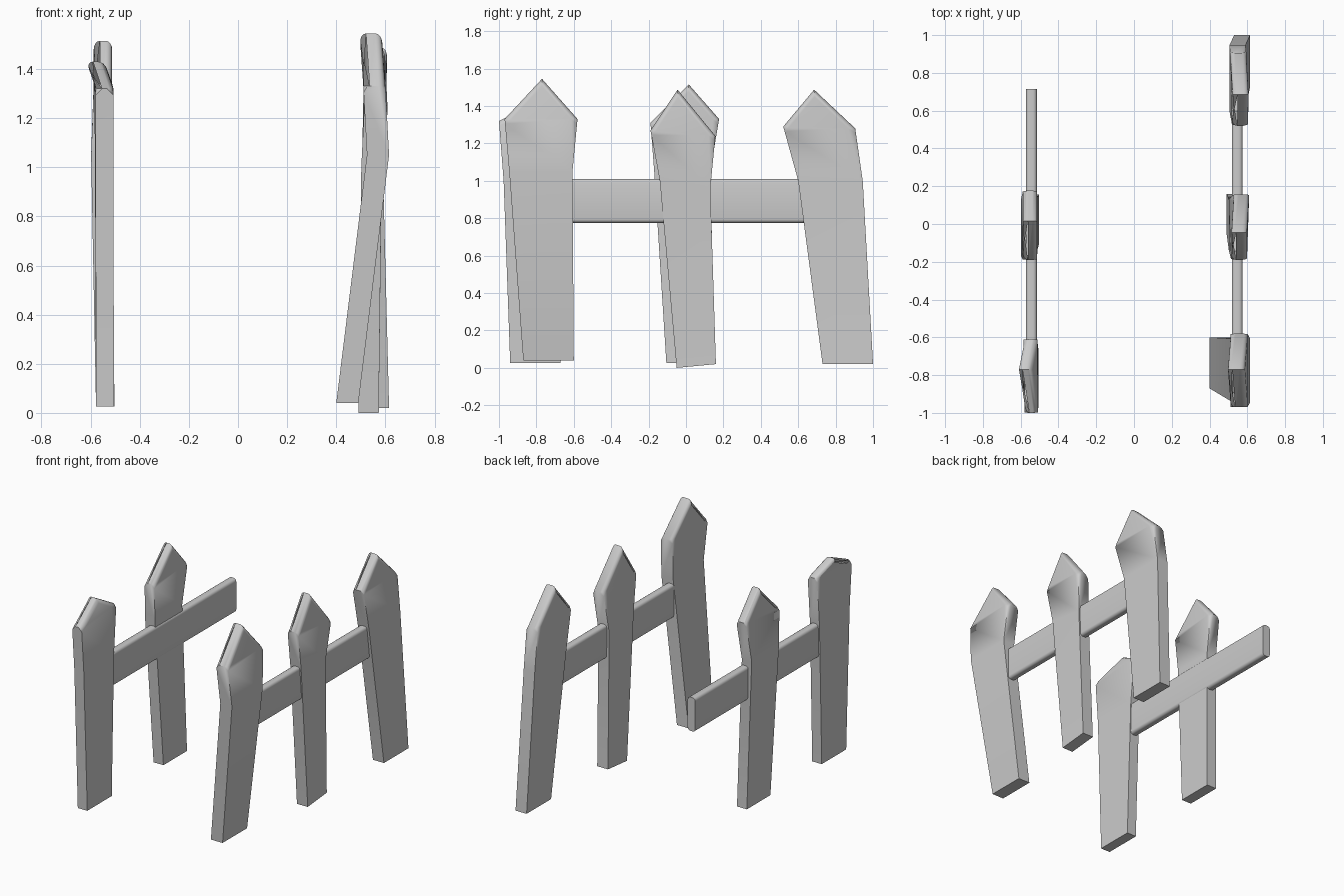
import bpy, bmesh

if "Cube" in bpy.data.objects:
    bpy.data.objects.remove(bpy.data.objects["Cube"])


def finish(bm, name):
    bmesh.ops.recalc_face_normals(bm, faces=bm.faces)
    mesh = bpy.data.meshes.new(name)
    bm.to_mesh(mesh)
    bm.free()
    ob = bpy.data.objects.new(name, mesh)
    bpy.context.collection.objects.link(ob)
    bpy.ops.object.select_all(action='DESELECT')
    ob.select_set(True)
    bpy.context.view_layer.objects.active = ob
    bpy.ops.object.shade_smooth_by_angle(angle=0.6)
    return ob


def picket(name, thick, left, right, peak):
    """left/right: bottom, bend and shoulder points; peak: tip (x = inner face)."""
    bm = bmesh.new()
    outline = left + [peak] + right[::-1]          # 7 points around the board
    front = [bm.verts.new(p) for p in outline]
    back = [bm.verts.new((x + thick, y, z)) for x, y, z in outline]
    for side in (front, back):
        for ids in ((0, 1, 5, 6), (1, 2, 4, 5), (2, 3, 4)):
            bm.faces.new([side[i] for i in ids])
    for i in range(7):
        j = (i + 1) % 7
        bm.faces.new((front[i], front[j], back[j], back[i]))
    # soften the long edges of the pointed top
    edges = [bm.edges.get((s[i], s[i + 1])) for s in (front, back) for i in (2, 3)]
    bmesh.ops.bevel(bm, geom=edges, offset=0.026, segments=4, profile=0.5,
                    affect='EDGES', clamp_overlap=True)
    return finish(bm, name)


def rail(name, x0, x1, y0, y1, z0, z1):
    bm = bmesh.new()
    bmesh.ops.create_cube(bm, size=1)
    for v in bm.verts:
        v.co = ((x0 + x1) / 2 + v.co.x * (x1 - x0),
                (y0 + y1) / 2 + v.co.y * (y1 - y0),
                (z0 + z1) / 2 + v.co.z * (z1 - z0))
    # round the lengthwise edges, keep the sawn ends flat
    edges = [e for e in bm.edges if abs(e.verts[0].co.y - e.verts[1].co.y) > 0.1]
    bmesh.ops.bevel(bm, geom=edges, offset=0.02, segments=4, profile=0.5, affect='EDGES')
    return finish(bm, name)


# right fence section
picket("right_picket_front", 0.09,
       [(0.40, -0.87, 0.04), (0.525, -0.945, 1.05), (0.51, -0.97, 1.33)],
       [(0.40, -0.60, 0.04), (0.525, -0.607, 1.05), (0.51, -0.58, 1.33)],
       (0.495, -0.77, 1.545))
picket("right_picket_middle", 0.083,
       [(0.49, -0.05, 0.0), (0.502, -0.14, 1.0), (0.515, -0.19, 1.27)],
       [(0.49, 0.16, 0.02), (0.502, 0.13, 0.96), (0.527, 0.157, 1.24)],
       (0.515, -0.045, 1.487))
picket("right_picket_back", 0.085,
       [(0.53, 0.73, 0.02), (0.505, 0.60, 1.0), (0.52, 0.52, 1.29)],
       [(0.53, 1.00, 0.02), (0.505, 0.945, 1.0), (0.51, 0.905, 1.28)],
       (0.523, 0.685, 1.487))
rail("right_rail", 0.518, 0.575, -0.68, 0.70, 0.775, 1.01)

# left fence section, its last picket missing
picket("left_picket_front", 0.073,
       [(-0.578, -0.94, 0.025), (-0.58, -0.975, 1.0), (-0.58, -1.00, 1.32)],
       [(-0.578, -0.67, 0.025), (-0.582, -0.64, 1.0), (-0.585, -0.61, 1.34)],
       (-0.617, -0.77, 1.43))
picket("left_picket_middle", 0.076,
       [(-0.578, -0.105, 0.025), (-0.598, -0.17, 1.05), (-0.588, -0.19, 1.31)],
       [(-0.578, 0.155, 0.025), (-0.598, 0.13, 1.05), (-0.588, 0.177, 1.33)],
       (-0.588, 0.015, 1.515))
rail("left_rail", -0.572, -0.514, -0.72, 0.715, 0.775, 1.01)
